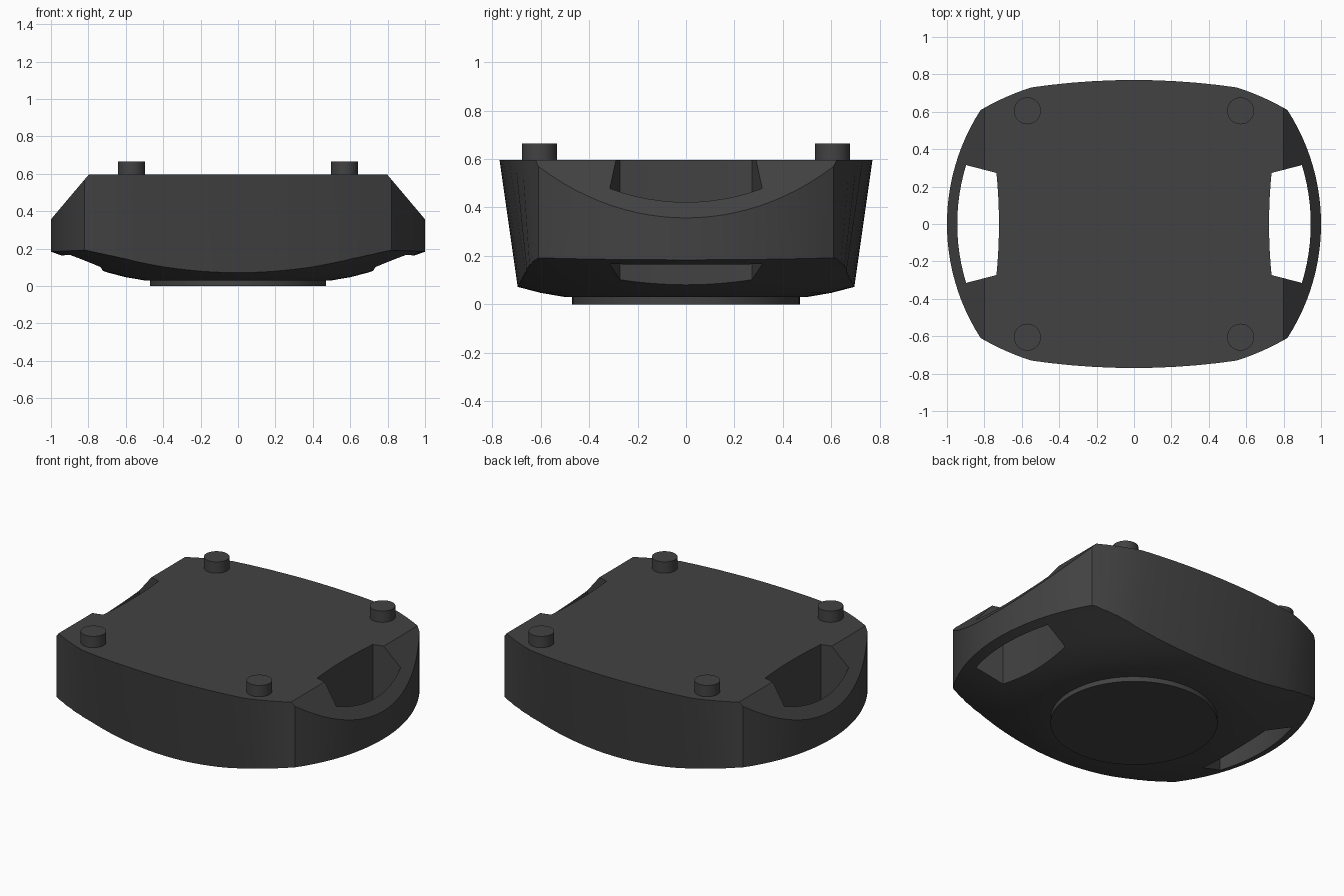
import bpy, bmesh, math
from mathutils import Vector

if "Cube" in bpy.data.objects:
    bpy.data.objects.remove(bpy.data.objects["Cube"], do_unlink=True)

charcoal = bpy.data.materials.new("charcoal plastic")
charcoal.use_nodes = True
COLOUR = (0.055, 0.055, 0.055, 1)
charcoal.diffuse_color = COLOUR
charcoal.node_tree.nodes["Principled BSDF"].inputs["Base Color"].default_value = COLOUR

TOP = 0.595      # height of the flat deck
BASE = 0.03      # underside of the bowl


def finish(name, bm):
    bmesh.ops.recalc_face_normals(bm, faces=bm.faces)
    mesh = bpy.data.meshes.new(name)
    bm.to_mesh(mesh)
    bm.free()
    mesh.materials.append(charcoal)
    obj = bpy.data.objects.new(name, mesh)
    bpy.context.collection.objects.link(obj)
    return obj


def loft(name, loop_a, loop_b):
    """Closed solid between two matching loops."""
    bm = bmesh.new()
    a = [bm.verts.new(p) for p in loop_a]
    b = [bm.verts.new(p) for p in loop_b]
    n = len(a)
    bm.faces.new(a[::-1])
    bm.faces.new(b)
    for i in range(n):
        j = (i + 1) % n
        bm.faces.new((a[i], a[j], b[j], b[i]))
    return finish(name, bm)


def lathe(name, profile, steps=96):
    bm = bmesh.new()
    verts = [bm.verts.new((r, 0, z)) for r, z in profile]
    edges = [bm.edges.new(pair) for pair in zip(verts, verts[1:])]
    bmesh.ops.spin(bm, geom=verts + edges, cent=(0, 0, 0), axis=(0, 0, 1),
                   angle=math.tau, steps=steps, use_merge=True)
    bmesh.ops.remove_doubles(bm, verts=bm.verts, dist=1e-5)
    return finish(name, bm)


def cylinder(name, radius, x, y, z0, z1, segments):
    ring = [(x + radius * math.cos(t * math.tau / segments),
             y + radius * math.sin(t * math.tau / segments)) for t in range(segments)]
    return loft(name, [(*p, z0) for p in ring], [(*p, z1) for p in ring])


def smooth(obj):
    bpy.ops.object.select_all(action='DESELECT')
    obj.select_set(True)
    bpy.context.view_layer.objects.active = obj
    bpy.ops.object.shade_smooth_by_angle(angle=math.radians(25))


def boolean(obj, cutter, operation):
    cutter.hide_render = True
    mod = obj.modifiers.new(cutter.name, 'BOOLEAN')
    mod.operation, mod.object, mod.solver = operation, cutter, 'EXACT'
    bpy.ops.object.select_all(action='DESELECT')
    bpy.context.view_layer.objects.active = obj
    obj.select_set(True)
    bpy.ops.object.modifier_apply(modifier=mod.name)
    bpy.data.objects.remove(cutter, do_unlink=True)


def side_arc(radius, x_mid, half, n):
    """Arc bulging to +x, from y = -half to y = half."""
    ys = [half * (2 * i / n - 1) for i in range(n + 1)]
    return [(x_mid - radius + math.sqrt(radius ** 2 - y * y), y) for y in ys]


# Footprint: bowed sides with a shallow curved front and back
def front_edge(x, taper):
    x = abs(x)
    if x <= 0.55:
        return 0.77 - 0.04 * (x / 0.55) ** 2 - taper
    t = (x - 0.55) / 0.27
    return 0.73 - 0.12 * t + 0.035 * t * (1 - t) - taper * (1 - t)


def footprint(z, taper):
    side = side_arc(1.124, 1.0, 0.61, 24)
    xs = [0.75, 0.69, 0.62] + [0.55 - 0.11 * i for i in range(11)] + [-0.62, -0.69, -0.75]
    back = [(x, front_edge(x, taper)) for x in xs]
    half = side + back
    return [(x, y, z) for x, y in half] + [(-x, -y, z) for x, y in half]


body = loft("body", footprint(0, 0.085), footprint(TOP, 0))

# Shallow bowl underside
bowl = lathe("bowl_cutter", [(0, BASE), (0.5, BASE), (0.6, 0.047), (0.7, 0.073), (0.78, 0.1),
                             (0.9, 0.147), (1.02, 0.191), (1.2, 0.25), (1.2, 0.9), (0, 0.9)])
boolean(body, bowl, 'INTERSECT')

for s in (1, -1):
    # Sloping shoulder on each side
    wedge = [(0.6, 0.83), (1.2, 0.12), (1.2, 0.83)]
    boolean(body, loft("shoulder_cutter", [(s * x, -1, z) for x, z in wedge],
                       [(s * x, 1, z) for x, z in wedge]), 'DIFFERENCE')
    # Vertical strap slot
    outer = side_arc(1.07, 0.945, 0.315, 12)
    inner = [(1.457 - x, y) for x, y in side_arc(2.8, 0.735, 0.273, 8)][::-1]
    slot = outer + inner
    boolean(body, loft("slot_cutter", [(s * x, y, -0.2) for x, y in slot],
                       [(s * x, y, 1) for x, y in slot]), 'DIFFERENCE')
smooth(body)

# Round foot under the bowl
smooth(cylinder("base_disc", 0.47, 0, 0, 0, BASE, 96))

# Four pegs on the deck
for x, side in ((0.57, "left"), (-0.57, "right")):
    for y, end in ((-0.605, "front"), (0.605, "back")):
        smooth(cylinder(f"{end}_{side}_peg", 0.072, x, y, TOP, 0.665, 32))
